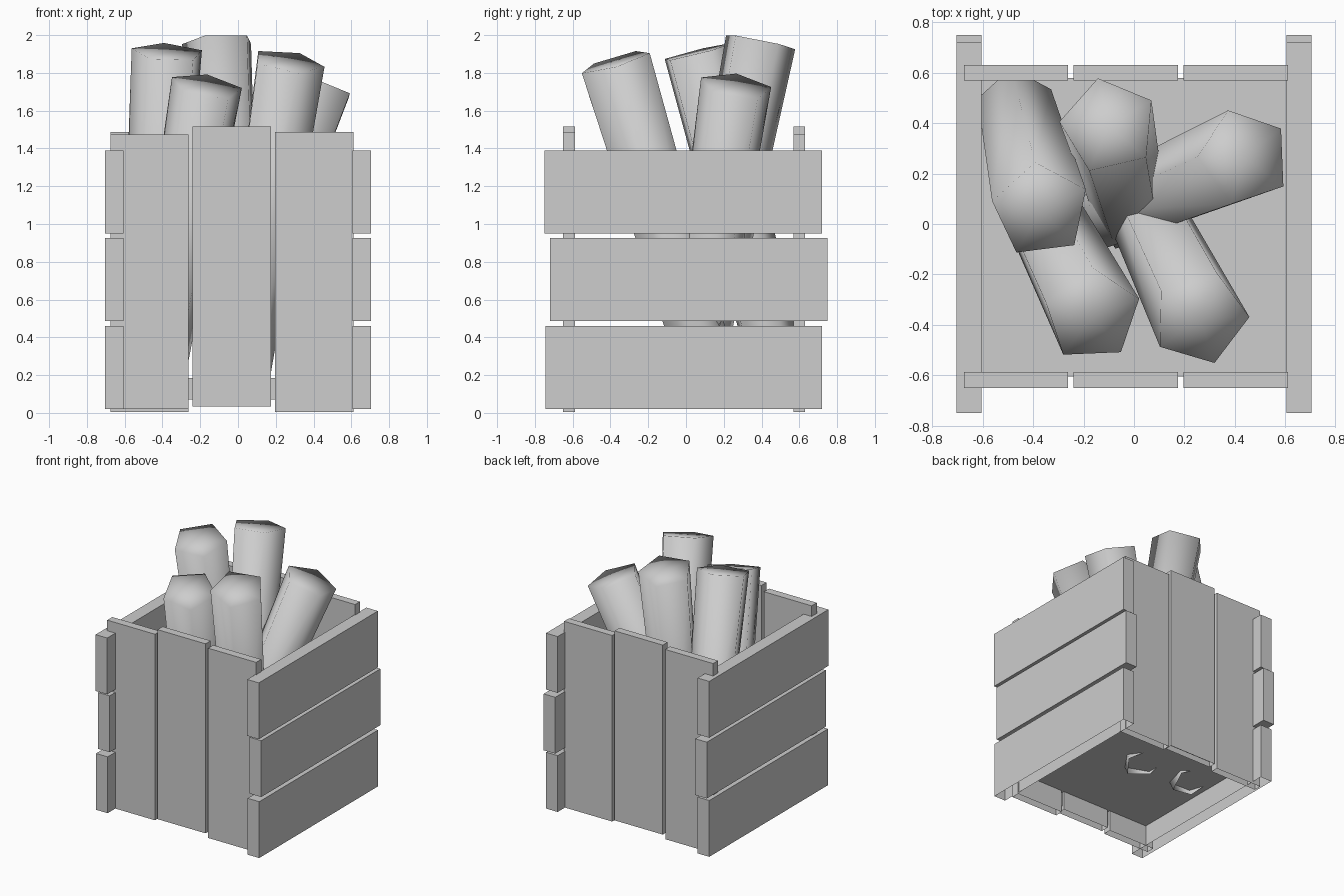
import bpy
import bmesh
from math import radians, cos, sin
from mathutils import Vector

old = bpy.data.objects.get("Cube")
if old:
    bpy.data.objects.remove(old, do_unlink=True)

grey = bpy.data.materials.new("plain grey")
grey.use_nodes = True
COLOUR = (0.61, 0.61, 0.61, 1)
grey.diffuse_color = COLOUR
grey.node_tree.nodes["Principled BSDF"].inputs["Base Color"].default_value = COLOUR


def finish(name, bm):
    mesh = bpy.data.meshes.new(name)
    bm.to_mesh(mesh)
    bm.free()
    mesh.materials.append(grey)
    obj = bpy.data.objects.new(name, mesh)
    bpy.context.collection.objects.link(obj)
    return obj


def board(name, x, y, z, open_below=False):
    """Box between the (low, high) pairs on each axis, optionally without an underside."""
    bm = bmesh.new()
    bmesh.ops.create_cube(bm, size=1)
    for v in bm.verts:
        v.co = [a + (b - a) * (c + 0.5) for (a, b), c in zip((x, y, z), v.co)]
    bm.normal_update()
    if open_below:
        under = [f for f in bm.faces if f.normal.z < -0.5]
        bmesh.ops.delete(bm, geom=under, context='FACES_ONLY')
    return finish(name, bm)


def log(name, top, lean, turn, foot, r_top=0.197, r_foot=0.155):
    """Five-sided tapered log, open at the foot; lean is the x and y shift per unit of height."""
    top = Vector(top)
    axis = Vector((*lean, 1))
    length = (top.z - foot) * axis.length
    axis.normalize()
    spin = Vector((0, 0, 1)).rotation_difference(axis)
    bm = bmesh.new()

    def ring(down, r):
        angles = [radians(turn + 72 * i) for i in range(5)]
        return [bm.verts.new(top - axis * down + spin @ Vector((r * cos(a), r * sin(a), 0)))
                for a in angles]

    rim, base = ring(0, r_top), ring(length, r_foot)
    centre = bm.verts.new(top)
    for i in range(5):
        j = (i + 1) % 5
        bm.faces.new((rim[j], rim[i], base[i], base[j]))
        bm.faces.new((rim[i], rim[j], centre))
    for f in bm.faces:
        f.smooth = True
    return finish(name, bm)


# Crate floor
board("crate_floor", (-0.605, 0.605), (-0.605, 0.58), (0.07, 0.185), True)

# Horizontal side boards, the same on both sides
side_rows = [("lower", (-0.745, 0.72), (0.02, 0.46)),
             ("middle", (-0.72, 0.75), (0.487, 0.927)),
             ("upper", (-0.75, 0.72), (0.95, 1.39))]
for row, y, z in side_rows:
    board("left_side_board_" + row, (0.605, 0.705), y, z, row == "lower")
    board("right_side_board_" + row, (-0.705, -0.605), y, z, row == "lower")

# Upright boards; the back set is the front set turned half round
spans = [(-0.675, -0.262), (-0.24, 0.175), (0.197, 0.612)]
heights = [(0.02, 1.473), (0.035, 1.515), (0.005, 1.487)]
for i in range(3):
    board(f"front_board_{i + 1}", spans[i], (-0.65, -0.587), heights[i], True)
    board(f"back_board_{i + 1}", spans[i], (0.57, 0.63), heights[2 - i], True)

# Logs standing in the crate
log("log_front_left", (0.263, -0.373, 1.86), (0.15, -0.3), 0, 0.17)
log("log_front_right", (-0.165, -0.362, 1.73), (0.17, -0.33), 19, 0.17)
log("log_back_right", (-0.37, 0.055, 1.91), (0.06, -0.25), 25, 0.25)
log("log_back", (-0.1, 0.39, 1.965), (-0.05, 0.2), 31, 0.23)
log("log_back_left", (0.438, 0.265, 1.73), (0.36, 0.15), 37, 0.25)
